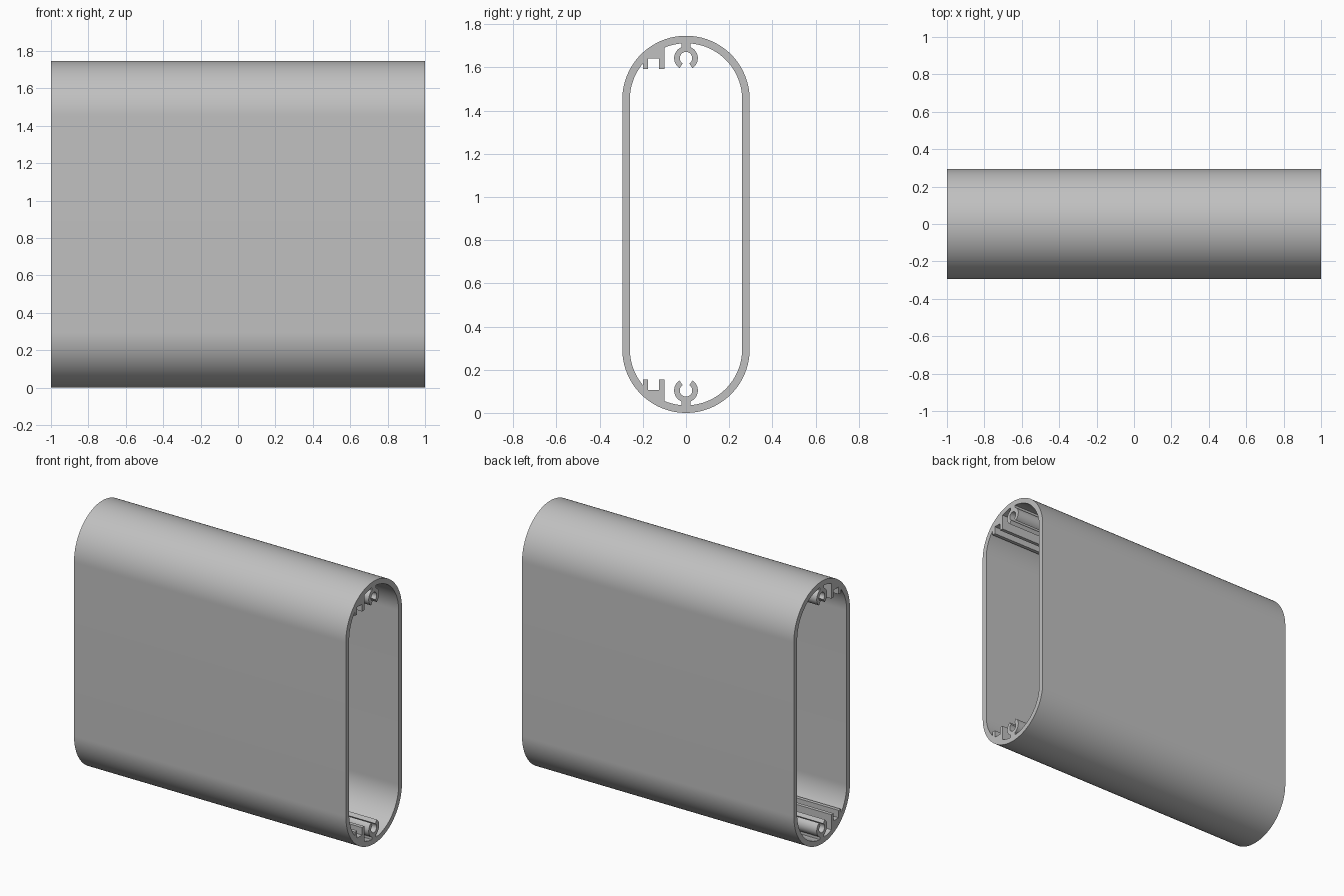
import bpy
import bmesh
from math import sin, cos, acos, asin, pi, radians

cube = bpy.data.objects.get("Cube")
if cube:
    bpy.data.objects.remove(cube, do_unlink=True)

HALF_LENGTH = 1.0
HEIGHT = 1.747
RADIUS = 0.295           # outer end radius
INNER = 0.26             # inner end radius
MID = HEIGHT / 2
ARC_Z = HEIGHT - RADIUS  # centre of the upper arc


def arc(radius, start, end, steps, centre=(0, ARC_Z)):
    """Points (y, z) on an arc, angles measured from +y."""
    return [(centre[0] + radius * cos(start + (end - start) * i / steps),
             centre[1] + radius * sin(start + (end - start) * i / steps))
            for i in range(steps + 1)]


def closed_loop(upper):
    """Complete an upper half outline by mirroring it about mid height."""
    return upper + [(y, HEIGHT - z) for y, z in reversed(upper)]


def inner_half():
    """Inner wall with the screw channel and the slotted rail."""
    hook = (0, 1.643)
    hook_out, hook_in, stem = 0.055, 0.029, 0.021
    tip = radians(33)
    stem_angle = acos(stem / INNER)
    hook_top = asin(stem / hook_out)
    rail_right, rail_left = -0.1, -0.2
    leg = 0.024
    leg_z, shelf_z = 1.592, 1.641
    a_right, a_left = acos(rail_right / INNER), acos(rail_left / INNER)

    points = arc(INNER, 0, stem_angle, 28)
    # Screw channel: outside right, inside, outside left
    points += arc(hook_out, pi / 2 - hook_top, -pi / 2 + tip, 14, hook)
    points += arc(hook_in, -pi / 2 + tip, 1.5 * pi - tip, 24, hook)
    points += arc(hook_out, 1.5 * pi - tip, pi / 2 + hook_top, 14, hook)
    # Wall up to the rail, then the two rail legs
    points += arc(INNER, pi - stem_angle, a_right, 5)
    points += [(rail_right, leg_z), (rail_right - leg, leg_z),
               (rail_right - leg, shelf_z), (rail_left + leg, shelf_z),
               (rail_left + leg, leg_z), (rail_left, leg_z)]
    points += arc(INNER, a_left, pi, 14)
    return points


# Extruded hollow profile
bm = bmesh.new()
cap_edges = {-1: [], 1: []}
for outline in (closed_loop(arc(RADIUS, 0, pi, 64)), closed_loop(inner_half())):
    rings = {s: [bm.verts.new((s * HALF_LENGTH, y, z)) for y, z in outline]
             for s in (-1, 1)}
    count = len(outline)
    for i in range(count):
        j = (i + 1) % count
        bm.faces.new((rings[-1][i], rings[-1][j], rings[1][j], rings[1][i]))
        for s in (-1, 1):
            cap_edges[s].append(bm.edges.get((rings[s][i], rings[s][j])))

# End faces
for s, edges in cap_edges.items():
    bmesh.ops.triangle_fill(bm, edges=edges, use_beauty=True, normal=(s, 0, 0))
bmesh.ops.recalc_face_normals(bm, faces=bm.faces[:])

mesh = bpy.data.meshes.new("hollow_profile")
bm.to_mesh(mesh)
bm.free()
profile = bpy.data.objects.new("hollow_profile", mesh)
bpy.context.collection.objects.link(profile)

# Plain grey metal
grey = bpy.data.materials.new("light_grey")
grey.use_nodes = True
colour = (0.53, 0.53, 0.53, 1)
grey.diffuse_color = colour
grey.node_tree.nodes["Principled BSDF"].inputs["Base Color"].default_value = colour
mesh.materials.append(grey)

bpy.ops.object.select_all(action="DESELECT")
profile.select_set(True)
bpy.context.view_layer.objects.active = profile
bpy.ops.object.shade_smooth_by_angle(angle=radians(30))
